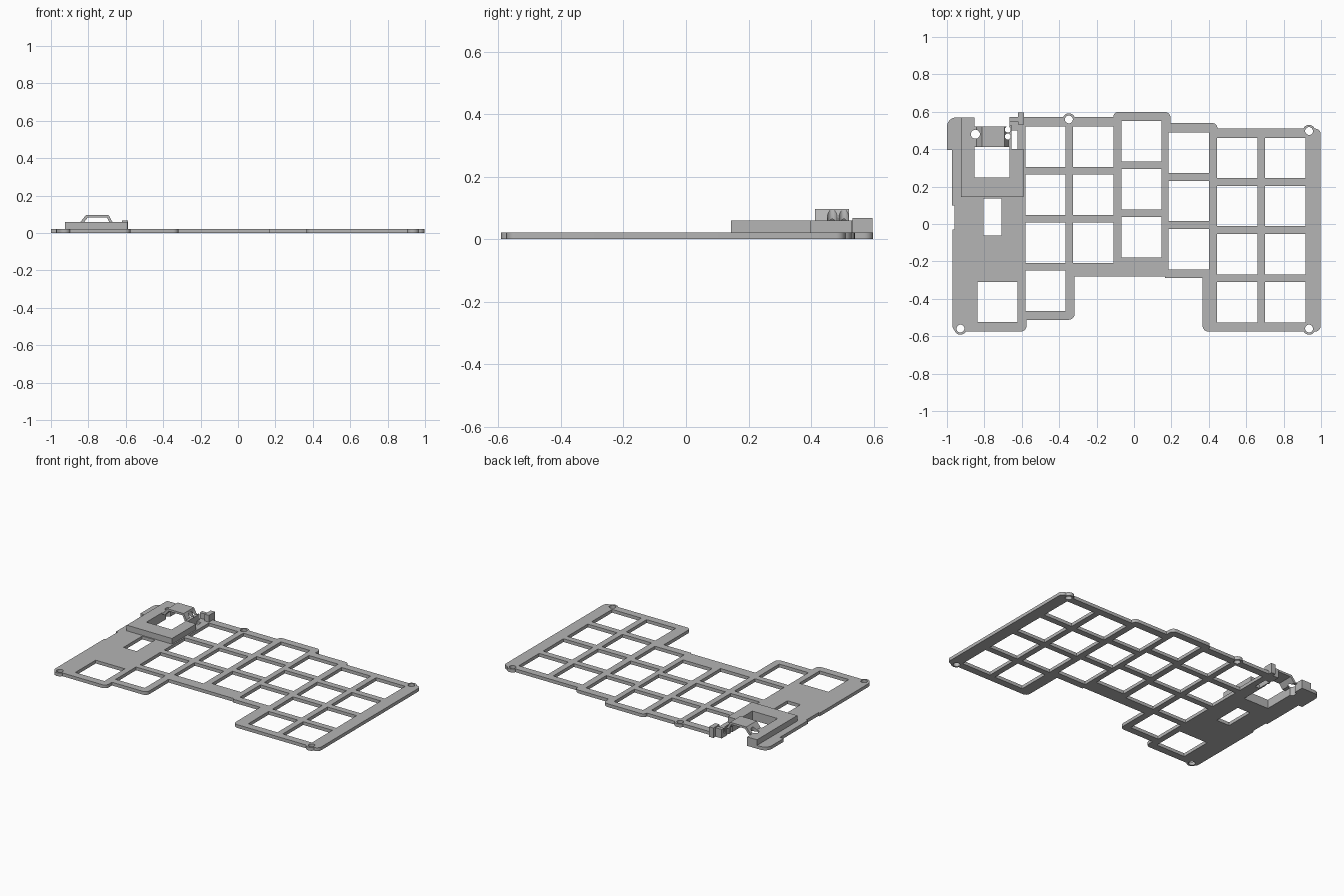
import bpy, bmesh, math
from mathutils import Vector

cube = bpy.data.objects.get("Cube")
if cube:
    bpy.data.objects.remove(cube)

grey = bpy.data.materials.new("plain_grey")
grey.use_nodes = True
COLOUR = (0.46, 0.46, 0.46, 1)
grey.diffuse_color = COLOUR
grey.node_tree.nodes["Principled BSDF"].inputs["Base Color"].default_value = COLOUR

THICK, TOP = 0.022, 0.06


def rounded(corners, steps=6):
    """Round each (x, y, radius) corner of a right-angled outline."""
    pts = []
    for i, (x, y, r) in enumerate(corners):
        p = Vector((x, y))
        if r == 0:
            pts.append(p)
            continue
        a = (Vector(corners[i - 1][:2]) - p).normalized() * r
        b = (Vector(corners[(i + 1) % len(corners)][:2]) - p).normalized() * r
        for k in range(steps + 1):
            t = math.pi / 2 * k / steps
            pts.append(p + a * (1 - math.sin(t)) + b * (1 - math.cos(t)))
    return pts


def circle(x, y, r, n=28):
    return [(x + r * math.cos(2 * math.pi * k / n), y + r * math.sin(2 * math.pi * k / n))
            for k in range(n)]


def rect(x0, y0, x1, y1):
    return [(x0, y0), (x1, y0), (x1, y1), (x0, y1)]


def prisms(name, outlines, lo, hi, along_y=False):
    """Extrude flat outlines between lo and hi, along z or along y."""
    bm = bmesh.new()
    for pts in outlines:
        verts = [bm.verts.new((p[0], lo, p[1]) if along_y else (p[0], p[1], lo)) for p in pts]
        face = bm.faces.new(verts)
        ext = bmesh.ops.extrude_face_region(bm, geom=[face])["geom"]
        shift = (0, hi - lo, 0) if along_y else (0, 0, hi - lo)
        bmesh.ops.translate(bm, vec=shift, verts=[g for g in ext if isinstance(g, bmesh.types.BMVert)])
    bmesh.ops.recalc_face_normals(bm, faces=bm.faces)
    mesh = bpy.data.meshes.new(name)
    bm.to_mesh(mesh)
    bm.free()
    mesh.materials.append(grey)
    ob = bpy.data.objects.new(name, mesh)
    bpy.context.collection.objects.link(ob)
    return ob


def combine(ob, other, operation):
    mod = ob.modifiers.new("cut", "BOOLEAN")
    mod.operation, mod.solver, mod.object = operation, "EXACT", other
    bpy.context.view_layer.update()
    mesh = bpy.data.meshes.new_from_object(ob.evaluated_get(bpy.context.evaluated_depsgraph_get()))
    ob.modifiers.clear()
    ob.data = mesh


# Plate outline, counterclockwise from the front left corner
R = 0.03
plate = prisms("switch_plate", [rounded([
    (-0.97, -0.575, R), (-0.575, -0.575, R), (-0.575, -0.512, 0), (-0.318, -0.512, R),
    (-0.318, -0.28, 0), (0.165, -0.28, 0), (0.165, -0.29, 0), (0.367, -0.29, 0),
    (0.367, -0.575, R), (0.998, -0.575, R), (0.998, 0.51, R), (0.447, 0.51, 0),
    (0.447, 0.54, R), (0.195, 0.54, 0), (0.195, 0.599, R), (-0.11, 0.599, R * 0.8),
    (-0.11, 0.572, 0), (-0.588, 0.572, 0), (-0.665, 0.572, 0), (-0.665, 0.248, 0),
    (-0.852, 0.248, 0), (-0.852, 0.57, 0), (-1.0, 0.57, 0.05), (-1.0, 0.395, 0),
    (-0.972, 0.395, 0), (-0.972, 0.1, 0), (-0.96, 0.1, 0), (-0.96, -0.03, 0),
    (-0.97, -0.03, 0)])], 0, THICK)

# Screw lugs joined to the plate
screws = [(-0.928, -0.559), (0.936, -0.559), (0.936, 0.497), (-0.348, 0.559)]
lugs = prisms("lugs", [circle(x, y, 0.033) for x, y in screws], 0, THICK)
combine(plate, lugs, "UNION")

# Raised holder around the open window
holder = prisms("holder", [[
    (-0.925, 0.144), (-0.59, 0.144), (-0.59, 0.4), (-0.655, 0.4), (-0.655, 0.53),
    (-0.665, 0.53), (-0.665, 0.248), (-0.852, 0.248), (-0.852, 0.57), (-0.925, 0.57)]],
    THICK, TOP)

# Bridge with sloped legs across the window
bridge = prisms("bridge", [[
    (-0.852, TOP), (-0.842, TOP), (-0.812, 0.097), (-0.692, 0.097), (-0.672, TOP),
    (-0.655, TOP), (-0.655, 0.05), (-0.684, 0.05), (-0.7, 0.083), (-0.803, 0.083),
    (-0.83, 0.05), (-0.852, 0.05)]], 0.413, 0.522, along_y=True)

# Clip posts at the back of the holder
prisms("clip_post", [rect(-0.62, 0.532, -0.588, 0.596)], 0, 0.067)
prisms("clip_stop", [rect(-0.665, 0.548, -0.62, 0.572)], THICK, TOP)

# Key openings: each column is (centre x, top key centre y, number of keys)
columns = [(-0.473, 0.414, 4), (-0.218, 0.414, 3), (0.040, 0.443, 3), (0.292, 0.380, 3),
           (0.552, 0.353, 4), (0.808, 0.353, 4), (-0.73, -0.417, 1)]
HALF, PITCH = 0.108, 0.257
holes = [rect(x - HALF, y - k * PITCH - HALF, x + HALF, y - k * PITCH + HALF)
         for x, y, n in columns for k in range(n)]
holes.append(rect(-0.805, -0.062, -0.708, 0.136))
holes.append(rect(-0.655, 0.402, -0.622, 0.5))
holes += [circle(x, y, 0.021) for x, y in screws]
cutter = prisms("plate_cutter", holes, -0.1, 0.3)
combine(plate, cutter, "DIFFERENCE")

# Round holes through the holder and bridge legs
pins = prisms("pin_cutter", [circle(-0.848, 0.48, 0.024), circle(-0.675, 0.505, 0.016),
                             circle(-0.675, 0.468, 0.016)], -0.1, 0.3)
for part in (plate, holder, bridge):
    combine(part, pins, "DIFFERENCE")

for helper in (lugs, cutter, pins):
    bpy.data.objects.remove(helper)

# Smooth only the round edges
bpy.ops.object.select_all(action="DESELECT")
for part in (plate, holder, bridge):
    part.select_set(True)
bpy.context.view_layer.objects.active = plate
bpy.ops.object.shade_smooth_by_angle(angle=math.radians(30))
